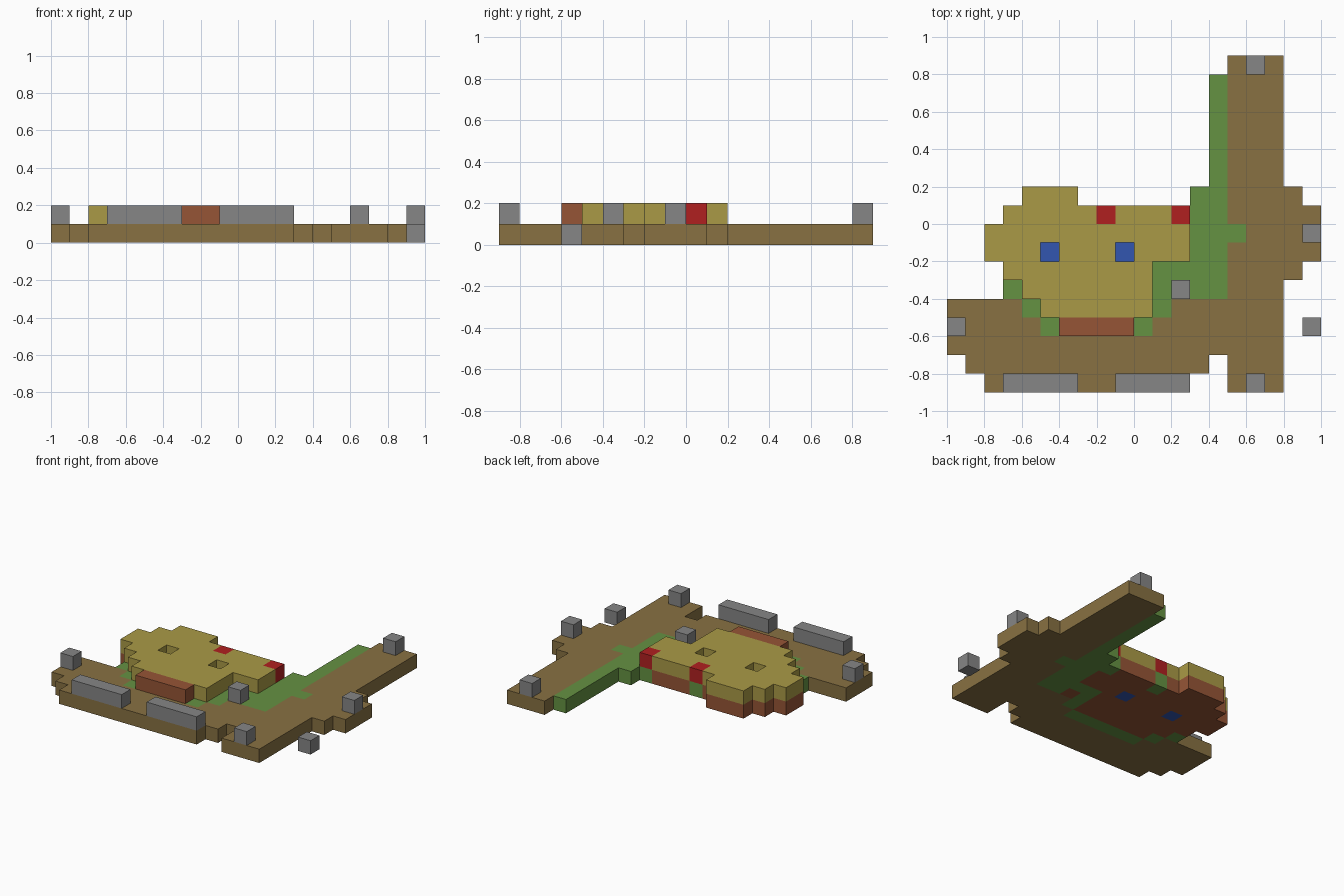
import bpy
import bmesh

cube = bpy.data.objects.get("Cube")
if cube:
    bpy.data.objects.remove(cube, do_unlink=True)

U = 0.1  # size of one block


def material(name, rgb):
    linear = [((c / 255 + 0.055) / 1.055) ** 2.4 for c in rgb]
    mat = bpy.data.materials.new(name)
    mat.use_nodes = True
    mat.diffuse_color = (*linear, 1)
    mat.node_tree.nodes["Principled BSDF"].inputs["Base Color"].default_value = (*linear, 1)
    return mat


brown = material("earth brown", (136, 113, 66))
green = material("grass green", (101, 146, 66))
yellow = material("straw yellow", (170, 154, 70))
clay = material("clay red brown", (150, 85, 54))
grey = material("stone grey", (134, 134, 134))
red = material("bright red", (176, 32, 32))
blue = material("eye blue", (50, 86, 176))


def cells(*rects):
    """Grid cells covered by rectangles (x0, y0, x1, y1) in block units."""
    return {(x, y) for x0, y0, x1, y1 in rects
            for x in range(x0, x1) for y in range(y0, y1)}


def slab(name, mat, area, layer):
    """One closed slab, a block thick, with the outline of the given cells."""
    bm = bmesh.new()
    lo, hi = layer, layer + 1

    def face(*points):
        bm.faces.new([bm.verts.new([c * U for c in p]) for p in points])

    for x, y in sorted(area):
        ring = [(x, y), (x + 1, y), (x + 1, y + 1), (x, y + 1)]
        face(*[(*p, hi) for p in ring])
        face(*[(*p, lo) for p in reversed(ring)])
        beside = [(x, y - 1), (x + 1, y), (x, y + 1), (x - 1, y)]
        for i, cell in enumerate(beside):
            if cell not in area:
                a, b = ring[i], ring[(i + 1) % 4]
                face((*a, lo), (*b, lo), (*b, hi), (*a, hi))
    bmesh.ops.remove_doubles(bm, verts=bm.verts, dist=U / 100)
    mesh = bpy.data.meshes.new(name)
    bm.to_mesh(mesh)
    bm.free()
    mesh.materials.append(mat)
    obj = bpy.data.objects.new(name, mesh)
    bpy.context.scene.collection.objects.link(obj)
    return obj


# Outlines of the head and its details
head = cells((-6, 1, -3, 2), (-7, 0, 3, 1), (-8, -2, 3, 0),
             (-7, -3, 1, -2), (-6, -4, 1, -3), (-5, -5, 1, -4))
eyes = cells((-5, -2, -4, -1), (-1, -2, 0, -1))
tips = cells((-2, 0, -1, 1), (2, 0, 3, 1))
mouth = cells((-4, -6, 0, -5))
inner_post = cells((2, -4, 3, -3))

# Lower layer: head base, grass border and earth
base = (head - eyes - tips) | inner_post
border = cells((4, 2, 5, 8), (3, -2, 5, 2), (5, -1, 6, 0), (1, -4, 5, -2),
               (-7, -4, -6, -3), (-6, -5, 2, -4), (-5, -6, 1, -5)) | tips
border -= base
earth = cells((5, -9, 8, 9), (8, -3, 9, 2), (9, -2, 10, 1), (-10, -7, 8, -4),
              (-9, -8, 4, -7), (-8, -9, 3, -8)) - border - base
slab("head_base", clay, base, 0)
slab("grass_border", green, border, 0)
slab("earth_ground", brown, earth, 0)
slab("eyes", blue, eyes, 0)

# Upper layer: head with open eye holes, red tips and mouth
slab("head_top", yellow, head - eyes - tips, 1)
slab("red_tips", red, tips, 1)
slab("mouth", clay, mouth, 1)

# Stone posts, walls and the loose stone
for name, x, y in (("back_post", 6, 8), ("side_post", 9, -1), ("front_post", 6, -9),
                   ("right_post", -10, -6)):
    slab(name, grey, {(x, y)}, 1)
slab("inner_post", grey, inner_post, 1)
slab("right_wall", grey, cells((-7, -9, -3, -8)), 1)
slab("left_wall", grey, cells((-1, -9, 3, -8)), 1)
slab("loose_stone", grey, {(9, -6)}, 0)
